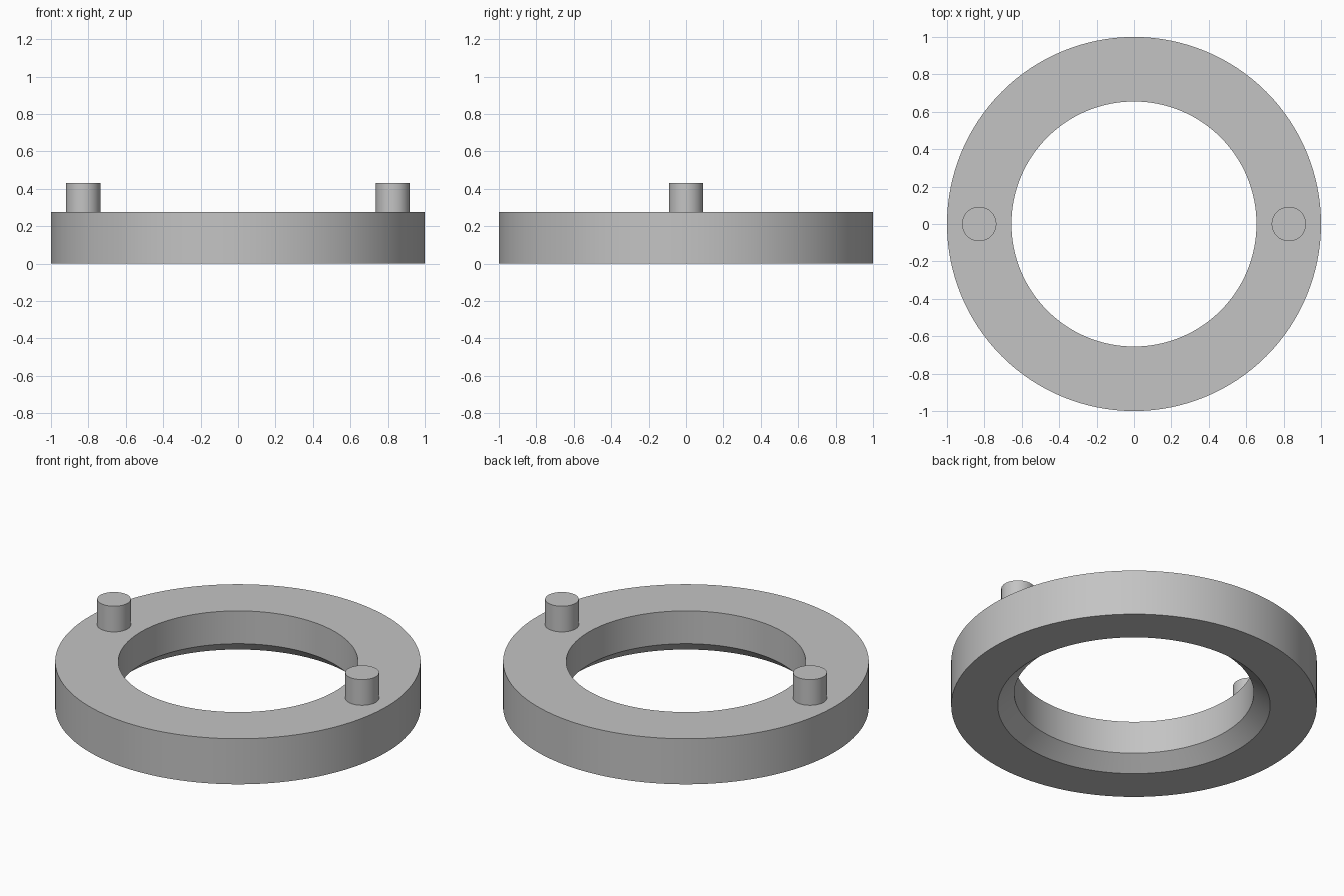
import bpy
import bmesh
import math
from mathutils import Vector

cube = bpy.data.objects.get("Cube")
if cube:
    bpy.data.objects.remove(cube, do_unlink=True)

grey = bpy.data.materials.new("plain grey")
grey.use_nodes = True
colour = (0.55, 0.55, 0.55, 1)
grey.diffuse_color = colour
grey.node_tree.nodes["Principled BSDF"].inputs["Base Color"].default_value = colour


def finish(obj):
    """Apply the material and smooth the round walls."""
    obj.data.materials.clear()
    obj.data.materials.append(grey)
    bpy.ops.object.select_all(action="DESELECT")
    obj.select_set(True)
    bpy.context.view_layer.objects.active = obj
    bpy.ops.object.shade_smooth_by_angle(angle=math.radians(30))


def lathe(name, profile, segments):
    """Spin a closed (radius, height) profile around z."""
    bm = bmesh.new()
    verts = [bm.verts.new((r, 0, z)) for r, z in profile]
    edges = [bm.edges.new((verts[i - 1], v)) for i, v in enumerate(verts)]
    bmesh.ops.spin(bm, geom=verts + edges, axis=Vector((0, 0, 1)), cent=(0, 0, 0),
                   angle=math.tau, steps=segments, use_merge=True)
    bmesh.ops.remove_doubles(bm, verts=bm.verts, dist=1e-5)
    bmesh.ops.recalc_face_normals(bm, faces=bm.faces)
    mesh = bpy.data.meshes.new(name)
    bm.to_mesh(mesh)
    bm.free()
    obj = bpy.data.objects.new(name, mesh)
    bpy.context.collection.objects.link(obj)
    finish(obj)


# Ring with a chamfered lower inner edge
lathe("ring", [(1, 0), (1, 0.275), (0.655, 0.275), (0.655, 0.077), (0.745, 0)], 128)

# Pins standing on the ring, left and right
for side, x in (("left", 0.828), ("right", -0.828)):
    bottom, top = 0.275, 0.43
    bpy.ops.mesh.primitive_cylinder_add(vertices=64, radius=0.092, depth=top - bottom,
                                        location=(x, 0, (top + bottom) / 2))
    pin = bpy.context.object
    pin.name = side + "_pin"
    finish(pin)
